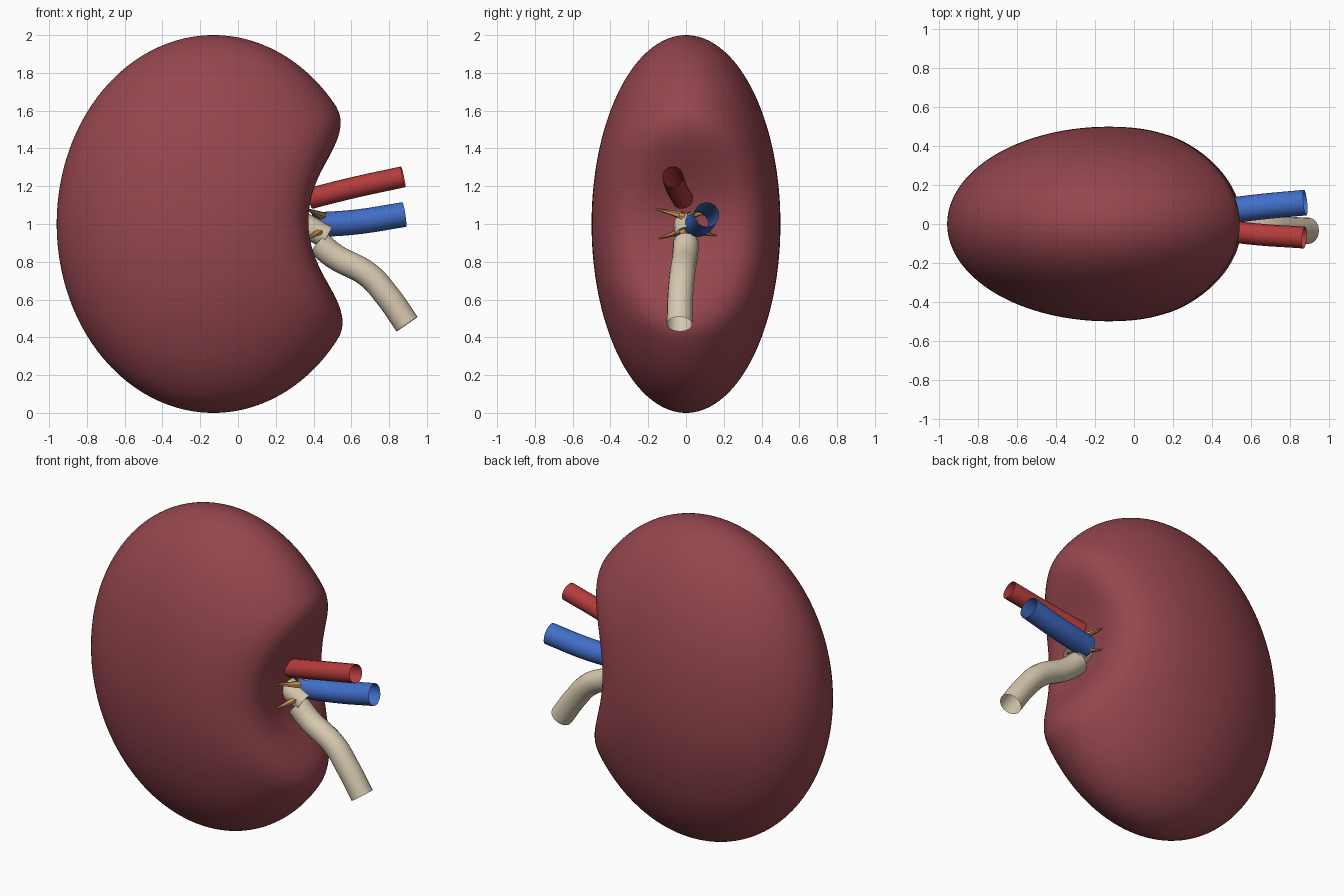
import bpy, bmesh, math
from mathutils import Vector

if "Cube" in bpy.data.objects:
    bpy.data.objects.remove(bpy.data.objects["Cube"])


def material(name, rgb):
    m = bpy.data.materials.new(name)
    m.diffuse_color = (*rgb, 1)
    m.use_nodes = True
    m.node_tree.nodes["Principled BSDF"].inputs["Base Color"].default_value = m.diffuse_color
    return m


def add_mesh(name, bm, mat, smooth=True):
    me = bpy.data.meshes.new(name)
    for f in bm.faces:
        f.smooth = smooth
    bm.to_mesh(me)
    bm.free()
    ob = bpy.data.objects.new(name, me)
    bpy.context.collection.objects.link(ob)
    me.materials.append(mat)
    return ob


def tube(name, points, radius, mat):
    # open-ended round tube along a smooth path
    cu = bpy.data.curves.new(name, 'CURVE')
    cu.dimensions = '3D'
    cu.bevel_depth = radius
    cu.bevel_resolution = 6
    cu.resolution_u = 10
    sp = cu.splines.new('BEZIER')
    sp.bezier_points.add(len(points) - 1)
    for bp, p in zip(sp.bezier_points, points):
        bp.co = p
        bp.handle_left_type = bp.handle_right_type = 'AUTO'
    ob = bpy.data.objects.new(name, cu)
    bpy.context.collection.objects.link(ob)
    cu.materials.append(mat)
    return ob


def cone(name, start, end, r1, r2, sides, mat, smooth, flat=1.0):
    # cone between two points, optionally flattened in height
    a, b = Vector(start), Vector(end)
    bm = bmesh.new()
    bmesh.ops.create_cone(bm, cap_ends=False, segments=sides, radius1=r1,
                          radius2=r2, depth=(b - a).length)
    rot = (b - a).to_track_quat('Z', 'Y')
    mid = (a + b) / 2
    for v in bm.verts:
        p = rot @ Vector((v.co.x, v.co.y * flat, v.co.z))
        v.co = p + mid
    return add_mesh(name, bm, mat, smooth)


flesh = material("flesh", (0.30, 0.061, 0.076))
red = material("artery_red", (0.46, 0.045, 0.045))
blue = material("vein_blue", (0.053, 0.156, 0.58))
cream = material("cream", (0.68, 0.58, 0.43))
amber = material("amber", (0.60, 0.30, 0.10))

# Kidney body: ellipsoid with a smooth hollow pressed into the right side
bm = bmesh.new()
bmesh.ops.create_uvsphere(bm, u_segments=128, v_segments=80, radius=1)
for v in bm.verts:
    x, y, z = v.co.x * 0.83 - 0.13, v.co.y * 0.5, v.co.z + 1
    t = (y / 0.55) ** 2 + ((z - 1.01) / 0.62) ** 2
    if x > 0 and t < 1:
        x -= 0.345 * (1 - t) ** 2 * min(1, x / 0.15)
    v.co = (x, y, z)
add_mesh("kidney_body", bm, flesh)

# Vessels and ureter
tube("artery", [(0.38, -0.02, 1.135), (0.60, -0.05, 1.19), (0.875, -0.07, 1.25)], 0.056, red)
tube("vein", [(0.40, 0.055, 0.995), (0.62, 0.085, 1.01), (0.88, 0.11, 1.05)], 0.066, blue)
tube("ureter", [(0.425, 0, 0.90), (0.51, -0.005, 0.83), (0.69, -0.02, 0.73),
                (0.79, -0.03, 0.62), (0.895, -0.035, 0.47)], 0.068, cream)

# Funnel joining the hollow to the ureter
cone("pelvis", (0.34, 0, 1.0), (0.47, 0, 0.93), 0.065, 0.06, 16, cream, True)

# Pointed cups spreading from the funnel
for i, tip in enumerate([(0.355, -0.18, 1.085), (0.36, -0.165, 0.915),
                         (0.36, 0.18, 1.085), (0.36, 0.185, 0.935)]):
    zc = 1.045 if tip[2] > 1 else 0.965
    cone(f"calyx_{i + 1}", (0.44, 0.02 * (1 if tip[1] > 0 else -1), zc), tip,
         0.035, 0.0, 6, amber, False, 0.6)
